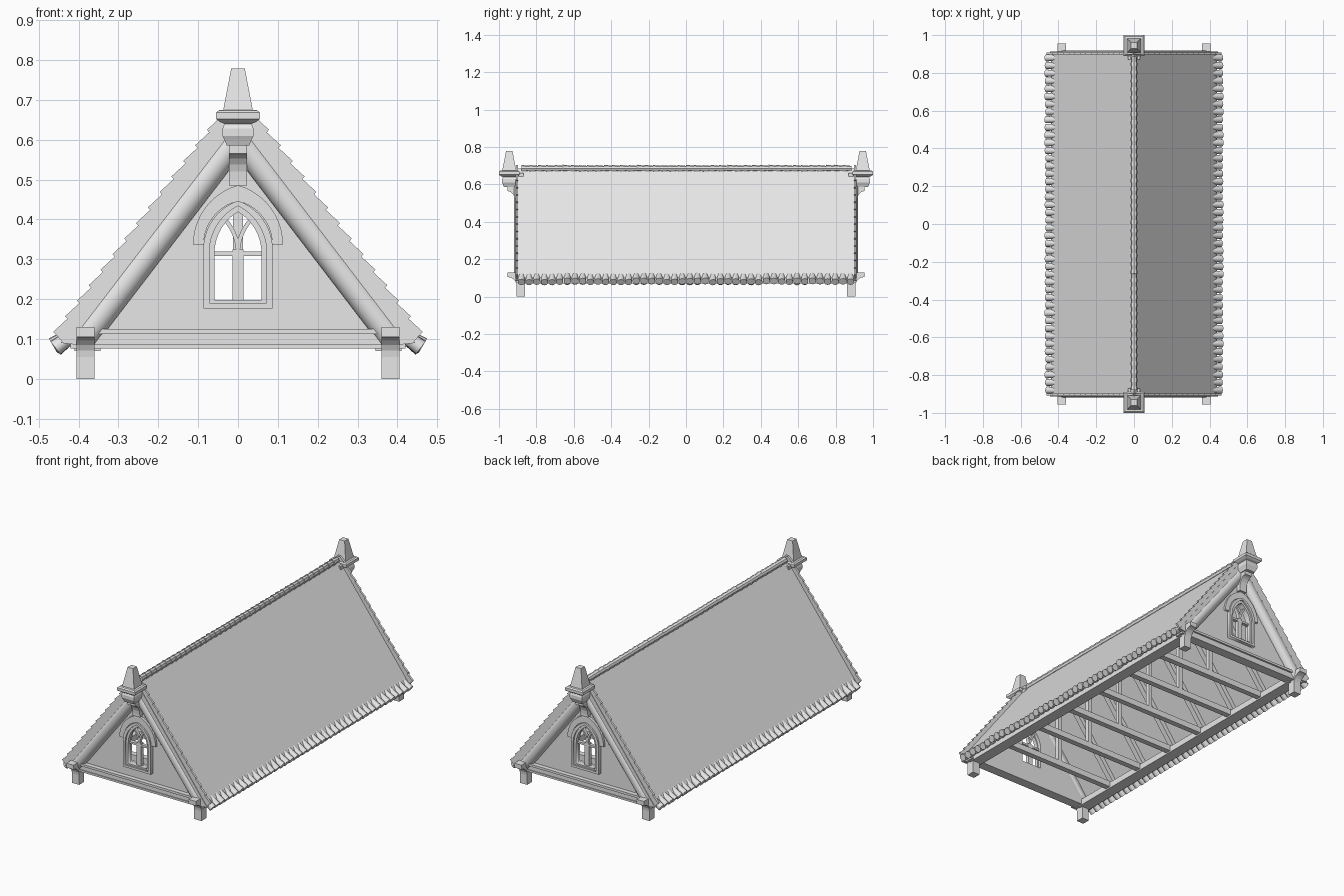
import bpy, bmesh, math, random
from mathutils import Vector, Matrix

random.seed(4)
if "Cube" in bpy.data.objects:
    bpy.data.objects.remove(bpy.data.objects["Cube"], do_unlink=True)

grey = bpy.data.materials.new("plain_grey")
grey.use_nodes = True
grey.diffuse_color = (0.8, 0.8, 0.8, 1)
grey.node_tree.nodes["Principled BSDF"].inputs["Base Color"].default_value = (0.8, 0.8, 0.8, 1)

APEX, EAVE_X, EAVE_Z = 0.685, 0.44, 0.10      # roof surface
WALL_Y = 0.87                                 # gable wall centre


def add_object(name, mesh, smooth=False):
    if smooth:
        mesh.shade_smooth()
        mesh.set_sharp_from_angle(angle=math.radians(40))
    mesh.materials.clear()
    mesh.materials.append(grey)
    ob = bpy.data.objects.new(name, mesh)
    bpy.context.scene.collection.objects.link(ob)
    return ob


def finish(name, bm, smooth=False):
    bmesh.ops.recalc_face_normals(bm, faces=bm.faces)
    mesh = bpy.data.meshes.new(name)
    bm.to_mesh(mesh)
    bm.free()
    return add_object(name, mesh, smooth)


def box(bm, x, y, z):
    """Box from (min, max) pairs."""
    mid = Vector([(a + b) / 2 for a, b in (x, y, z)])
    size = [abs(b - a) for a, b in (x, y, z)]
    bmesh.ops.create_cube(bm, size=1, matrix=Matrix.Translation(mid) @ Matrix.Diagonal((*size, 1)))


def along(p, q):
    p, q = Vector(p), Vector(q)
    return Matrix.Translation((p + q) / 2) @ (q - p).to_track_quat('Z', 'Y').to_matrix().to_4x4(), (q - p).length


def beam(bm, p, q, thick, width):
    m, length = along(p, q)
    bmesh.ops.create_cube(bm, size=1, matrix=m @ Matrix.Diagonal((thick, width, length, 1)))


def rod(bm, p, q, r1, r2, sides=10):
    m, length = along(p, q)
    bmesh.ops.create_cone(bm, cap_ends=True, segments=sides, radius1=r1, radius2=r2, depth=length, matrix=m)


def prism(bm, pts, place, a, b):
    """Extrude a 2D outline between a and b; place(u, v, w) gives 3D."""
    ends = [[bm.verts.new(place(u, v, w)) for u, v in pts] for w in (a, b)]
    for ring in ends:
        bm.faces.new(ring)
    for i in range(len(pts)):
        j = (i + 1) % len(pts)
        bm.faces.new((ends[0][i], ends[0][j], ends[1][j], ends[1][i]))


def loft(bm, profile, y):
    """Stack of square rings given as (half width, height)."""
    rings = [[bm.verts.new((sx * h, y + sy * h, z)) for sx, sy in ((-1, -1), (1, -1), (1, 1), (-1, 1))]
             for h, z in profile]
    bm.faces.new(rings[0])
    bm.faces.new(rings[-1])
    for lo, hi in zip(rings, rings[1:]):
        for i in range(4):
            j = (i + 1) % 4
            bm.faces.new((lo[i], lo[j], hi[j], hi[i]))


def panel(name, outlines, y, depth):
    """Flat upright panel with holes, from closed x-z outlines."""
    cu = bpy.data.curves.new(name, 'CURVE')
    cu.dimensions, cu.fill_mode, cu.extrude = '2D', 'BOTH', depth / 2
    for pts in outlines:
        sp = cu.splines.new('POLY')
        sp.points.add(len(pts) - 1)
        for point, (u, v) in zip(sp.points, pts):
            point.co = (u, v, 0, 1)
        sp.use_cyclic_u = True
    tmp = bpy.data.objects.new(name + "_curve", cu)
    bpy.context.scene.collection.objects.link(tmp)
    deps = bpy.context.evaluated_depsgraph_get()
    mesh = bpy.data.meshes.new_from_object(tmp.evaluated_get(deps))
    bpy.data.objects.remove(tmp, do_unlink=True)
    mesh.transform(Matrix.Translation((0, y, 0)) @ Matrix.Rotation(math.pi / 2, 4, 'X'))
    return add_object(name, mesh)


def arch(w, spring, top, n=10):
    """Pointed arch curve from right springing over the apex to the left."""
    h = top - spring
    c = (h * h - w * w) / (2 * w)
    end = math.atan2(h, c)
    half = [(-c + (w + c) * math.cos(end * i / n), spring + (w + c) * math.sin(end * i / n)) for i in range(n + 1)]
    half[-1] = (0, top)
    return half + [(-x, z) for x, z in reversed(half[:-1])]


def window_outline(w, base, spring, top):
    return [(-w, base), (w, base)] + arch(w, spring, top)


def front(u, v, w):
    return (u, w, v)


# Roof shell
bm = bmesh.new()
prism(bm, [(-EAVE_X, EAVE_Z), (0, APEX), (EAVE_X, EAVE_Z), (0.412, EAVE_Z), (0, APEX - 0.038), (-0.412, EAVE_Z)],
      front, -0.9, 0.9)
finish("roof", bm)

# Curved tiles along the eaves, stepped tiles up the verges, tiles along the ridge
eaves, verges, ridge = bmesh.new(), bmesh.new(), bmesh.new()
for s in (1, -1):
    for i in range(44):
        y = -0.88 + 1.76 * i / 43
        d = random.uniform(-0.004, 0.004)
        rod(eaves, (s * 0.405, y, 0.118), (s * (0.461 + d), y, 0.08 + d), 0.016, 0.02)
    low, top = Vector((s * (EAVE_X + 0.005), 0, EAVE_Z)), Vector((0, 0, APEX))
    step, n = (top - low) / 15, Vector((s * 0.8, 0, 0.6))
    for e in (1, -1):
        for i in range(15):
            p = low + step * i + Vector((0, e * 0.903, 0))
            beam(verges, p + n * 0.009, p + step * 1.15 - n * 0.001, 0.012, 0.034)
for i in range(40):
    y = -0.88 + 0.044 * i
    rod(ridge, (0, y, APEX + random.uniform(-0.001, 0.002)), (0, y + 0.05, APEX), 0.019, 0.014, 8)
finish("eave_tiles", eaves, True)
finish("verge_tiles", verges)
finish("ridge_tiles", ridge, True)

# Roof timbers: wall plates, ties, rafters and king posts
bm = bmesh.new()
for s in (1, -1):
    box(bm, (s * 0.345, s * 0.41), (-0.88, 0.88), (0.07, 0.105))
for i in range(1, 7):
    y = -0.88 + 1.76 * i / 7
    box(bm, (-0.39, 0.39), (y - 0.016, y + 0.016), (0.078, 0.112))
    box(bm, (-0.012, 0.012), (y - 0.012, y + 0.012), (0.1, 0.64))
    for s in (1, -1):
        beam(bm, (s * 0.39, y, 0.11), (0, y, 0.63), 0.03, 0.028)
finish("roof_timbers", bm)

# Both gable ends
hole = window_outline(0.064, 0.195, 0.315, 0.425)
frame = window_outline(0.087, 0.177, 0.325, 0.447)
hood = arch(0.113, 0.337, 0.486) + list(reversed(arch(0.086, 0.337, 0.446)))
for e, end in ((-1, "front"), (1, "back")):
    wall_face = e * (WALL_Y + 0.015)
    panel(end + "_gable_wall", [[(-0.425, 0.08), (0.425, 0.08), (0, 0.66)], hole], e * WALL_Y, 0.03)
    panel(end + "_window_frame", [frame, window_outline(0.072, 0.19, 0.317, 0.434)], wall_face, 0.04)
    panel(end + "_window_rim", [window_outline(0.074, 0.188, 0.317, 0.436),
                                window_outline(0.059, 0.198, 0.315, 0.419)], wall_face, 0.022)
    panel(end + "_window_hood", [hood], wall_face, 0.026)

    # Mullion, transom and crossing tracery
    bm = bmesh.new()
    ys = (wall_face - e * 0.02, wall_face)
    box(bm, (-0.014, 0.014), ys, (0.195, 0.325))
    box(bm, (-0.062, 0.062), ys, (0.308, 0.319))
    w, h = 0.064, 0.11
    c = (h * h - w * w) / (2 * w)
    stop = math.acos((w / 2 + c) / (w + c))
    for s in (1, -1):
        band = []
        for off, order in ((0.005, range(9)), (-0.005, range(8, -1, -1))):
            r = w + c + off
            band += [(s * (r * math.cos(stop * k / 8) - w - c), 0.315 + r * math.sin(stop * k / 8)) for k in order]
        prism(bm, band, front, *ys)
    finish(end + "_window_tracery", bm)

    # Bargeboard and round rake timbers
    bm = bmesh.new()
    prism(bm, [(-0.445, 0.09), (0, APEX), (0.445, 0.09), (0.4, 0.085), (0, APEX - 0.07), (-0.4, 0.085)],
          front, e * 0.885, e * 0.912)
    finish(end + "_bargeboard", bm)
    bm = bmesh.new()
    for s in (1, -1):
        rod(bm, (s * 0.385, e * 0.885, 0.105), (0, e * 0.885, 0.608), 0.034, 0.034, 20)
    finish(end + "_rake_timbers", bm, True)

    # Tie beam with a moulded top
    bm = bmesh.new()
    box(bm, (-0.4, 0.4), (e * 0.85, e * 0.9), (0.085, 0.114))
    box(bm, (-0.4, 0.4), (e * 0.85, e * 0.91), (0.112, 0.125))
    box(bm, (-0.42, 0.42), (e * 0.85, e * 0.905), (0.076, 0.087))
    finish(end + "_tie_beam", bm)

    # Corner brackets with a coved underside
    bm = bmesh.new()
    cove = [(0.905 + 0.05 * (1 - math.cos(k * math.pi / 10)), 0.055 + 0.05 * math.sin(k * math.pi / 10))
            for k in range(6)]
    side = [(0.86, 0.0), (0.905, 0.0)] + cove + [(0.955, 0.13), (0.86, 0.13)]
    for s in (1, -1):
        prism(bm, side, lambda u, v, t: (t, e * u, v), s * 0.36, s * 0.405)
    finish(end + "_corner_brackets", bm)

    # Peak bracket under the finial
    bm = bmesh.new()
    cove = [(0.91 + 0.045 * (1 - math.cos(k * math.pi / 10)), 0.5 + 0.065 * math.sin(k * math.pi / 10))
            for k in range(6)]
    prism(bm, [(0.87, 0.485), (0.91, 0.485)] + cove + [(0.955, 0.6), (0.87, 0.6)],
          lambda u, v, t: (t, e * u, v), -0.023, 0.023)
    finish(end + "_peak_bracket", bm)

    # Finial: moulded base, collar and spire
    bm = bmesh.new()
    loft(bm, [(0.028, 0.585), (0.034, 0.6), (0.039, 0.61), (0.039, 0.628), (0.034, 0.64), (0.046, 0.645),
              (0.055, 0.652), (0.055, 0.668), (0.048, 0.674), (0.037, 0.675), (0.017, 0.779)], e * 0.945)
    box(bm, (-0.033, 0.033), (e * 0.87, e * 0.94), (0.6, 0.66))
    finish(end + "_finial", bm)
